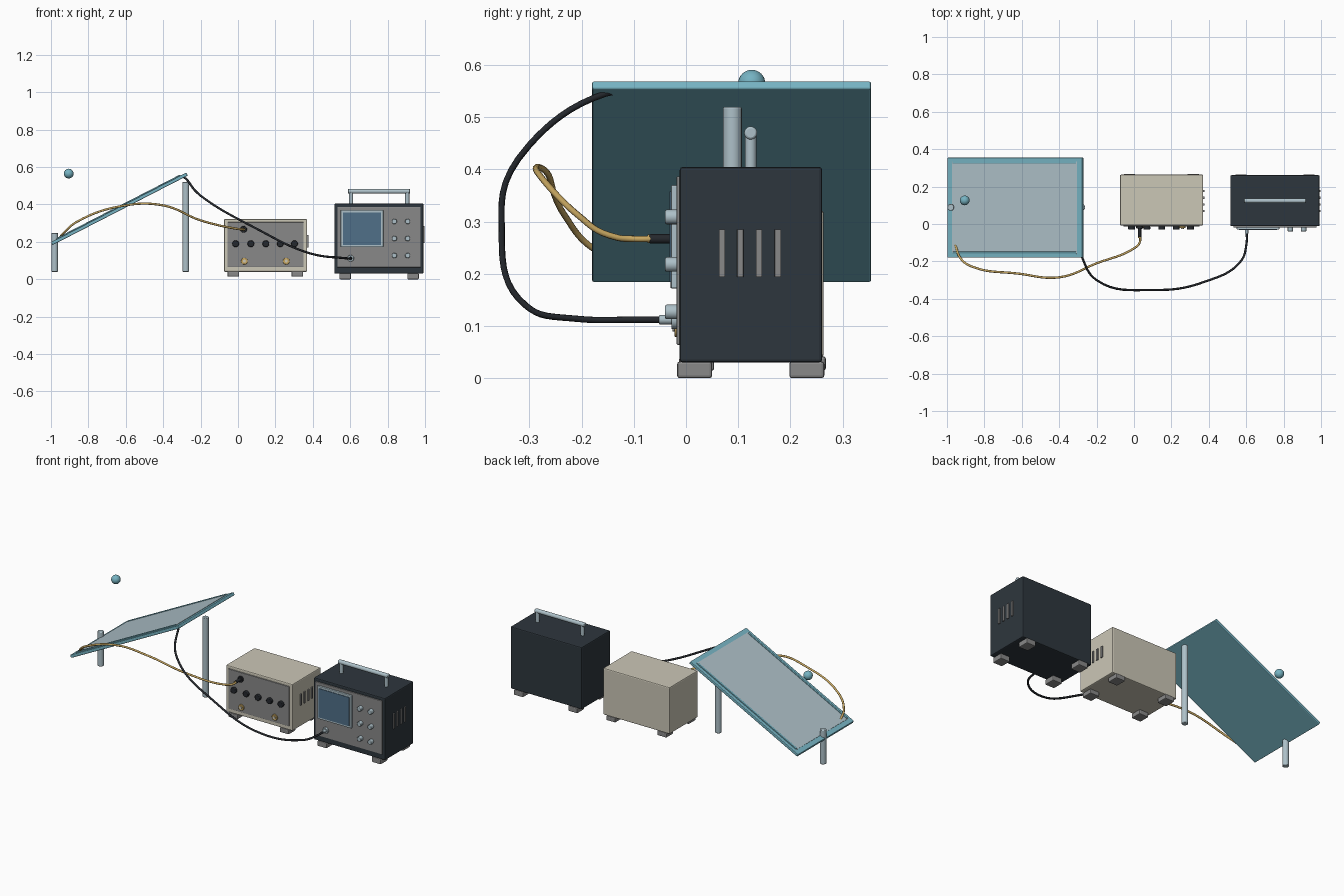
import bpy
import math
from mathutils import Vector, Matrix

if "Cube" in bpy.data.objects:
    bpy.data.objects.remove(bpy.data.objects["Cube"])


def mat(name, r, g, b):
    m = bpy.data.materials.new(name)
    m.diffuse_color = (r, g, b, 1)
    m.use_nodes = True
    m.node_tree.nodes["Principled BSDF"].inputs["Base Color"].default_value = m.diffuse_color
    return m


TEAL = mat("teal", 0.18, 0.45, 0.54)
PALE = mat("pale_blue_grey", 0.42, 0.53, 0.58)
DARK = mat("dark_slate", 0.027, 0.037, 0.047)
BEIGE = mat("beige", 0.60, 0.57, 0.47)
GREY = mat("grey", 0.25, 0.25, 0.25)
BLUE = mat("screen_blue", 0.08, 0.16, 0.25)
BRASS = mat("brass", 0.58, 0.39, 0.12)
BLACK = mat("black", 0.018, 0.021, 0.026)


def finish(ob, name, m, bevel=0.0):
    ob.name = name
    ob.data.materials.append(m)
    if bevel:
        b = ob.modifiers.new("bevel", 'BEVEL')
        b.width, b.segments = bevel, 2
    return ob


def box(name, lo, hi, m, bevel=0.0):
    """Box between two opposite corners."""
    lo, hi = Vector(lo), Vector(hi)
    bpy.ops.mesh.primitive_cube_add(size=1)
    ob = bpy.context.object
    ob.data.transform(Matrix.Translation((lo + hi) / 2) @ Matrix.Diagonal((*(hi - lo), 1)))
    return finish(ob, name, m, bevel)


def rod(name, a, b, r, m, bevel=0.0, sides=20):
    """Round bar between two points."""
    a, b = Vector(a), Vector(b)
    bpy.ops.mesh.primitive_cylinder_add(vertices=sides, radius=r, depth=(b - a).length)
    ob = bpy.context.object
    q = (b - a).to_track_quat('Z', 'Y').to_matrix().to_4x4()
    ob.data.transform(Matrix.Translation((a + b) / 2) @ q)
    bpy.ops.object.shade_smooth_by_angle(angle=math.radians(35))
    return finish(ob, name, m, bevel)


def cable(name, pts, r, m):
    cu = bpy.data.curves.new(name, 'CURVE')
    cu.dimensions = '3D'
    cu.bevel_depth, cu.bevel_resolution = r, 3
    cu.resolution_u, cu.use_fill_caps = 8, True
    sp = cu.splines.new('BEZIER')
    sp.bezier_points.add(len(pts) - 1)
    for bp, p in zip(sp.bezier_points, pts):
        bp.co = p
        bp.handle_left_type = bp.handle_right_type = 'AUTO'
    ob = bpy.data.objects.new(name, cu)
    bpy.context.collection.objects.link(ob)
    return finish(ob, name, m)


# Tilted track: frame slab, inlaid surface and side rails
L, W, T = 0.812, 0.535, 0.018
tilt = Matrix.Translation((-0.634, 0.0875, 0.3765)) @ Matrix.Rotation(-math.radians(27.2), 4, 'Y')
track = [
    box("track_frame", (-L/2, -W/2, -T/2), (L/2, W/2, T/2), TEAL, 0.004),
    box("track_surface", (-L/2 + 0.03, -W/2 + 0.022, 0), (L/2 - 0.03, W/2 - 0.022, T/2 + 0.002), PALE),
]
for s in (-1, 1):
    y = s * (W/2 - 0.026)
    track.append(box("track_rail", (-L/2 + 0.035, y - 0.006, 0), (L/2 - 0.035, y + 0.006, T/2 + 0.006), TEAL, 0.002))
for ob in track:
    ob.matrix_world = tilt

# Support posts
rod("short_post", (-0.98, 0.089, 0.04), (-0.98, 0.089, 0.247), 0.018, PALE, 0.003)
rod("tall_post", (-0.279, 0.089, 0.04), (-0.279, 0.089, 0.52), 0.018, PALE, 0.003)

# Ball above the track
bpy.ops.mesh.primitive_uv_sphere_add(segments=28, ring_count=16, radius=0.026, location=(-0.905, 0.126, 0.565))
bpy.ops.object.shade_smooth()
finish(bpy.context.object, "ball", TEAL)


def case(prefix, x0, x1, y0, y1, z0, z1, m, foot_x, foot_h, slot_m):
    """Instrument body with four feet and side vents."""
    box(prefix + "_body", (x0, y0, z0), (x1, y1, z1), m, 0.006)
    for fx in foot_x:
        for fy in (y0 - 0.005, y1 - 0.063):
            box(prefix + "_foot", (fx - 0.031, fy, z0 - foot_h), (fx + 0.031, fy + 0.067, z0 + 0.002), GREY, 0.005)
    zm = (z0 + z1) / 2 + 0.022
    h = (z1 - z0) * 0.122
    for vy in (0.069, 0.104, 0.140, 0.176):
        box(prefix + "_vent", (x1 - 0.003, vy - 0.006, zm - h), (x1 + 0.006, vy + 0.006, zm + h), slot_m, 0.001)


# Beige supply unit
case("supply", -0.075, 0.37, -0.008, 0.264, 0.04, 0.322, BEIGE, (-0.025, 0.317), 0.026, GREY)
box("supply_front_panel", (-0.056, -0.014, 0.065), (0.351, 0, 0.305), GREY, 0.002)
for x in (-0.013, 0.069, 0.149, 0.226, 0.302):
    rod("supply_knob", (x, -0.012, 0.19), (x, -0.03, 0.19), 0.018, BLACK, 0.003)
for x in (0.034, 0.258):
    rod("supply_socket", (x, -0.012, 0.097), (x, -0.022, 0.097), 0.018, BRASS, 0.002)
    rod("supply_socket_core", (x, -0.02, 0.097), (x, -0.026, 0.097), 0.008, BEIGE)
rod("supply_jack", (0.03, -0.012, 0.267), (0.03, -0.024, 0.267), 0.018, BLACK, 0.002)

# Dark display unit
case("display", 0.515, 0.992, -0.012, 0.261, 0.03, 0.405, DARK, (0.573, 0.936), 0.03, GREY)
box("display_front_panel", (0.531, -0.018, 0.064), (0.976, 0, 0.387), GREY, 0.002)
box("screen_bezel", (0.549, -0.029, 0.172), (0.777, -0.01, 0.37), PALE, 0.003)
box("screen", (0.561, -0.032, 0.184), (0.765, -0.02, 0.358), BLUE)
for x in (0.836, 0.907):
    for z in (0.309, 0.218, 0.127):
        rod("display_button", (x, -0.015, z), (x, -0.04, z), 0.014, PALE, 0.003)
rod("display_jack", (0.602, -0.015, 0.112), (0.602, -0.028, 0.112), 0.018, PALE, 0.002)

# Carry handle
rod("handle_bar", (0.588, 0.124, 0.47), (0.92, 0.124, 0.47), 0.0125, PALE, 0.004)
for x in (0.605, 0.905):
    rod("handle_leg", (x, 0.124, 0.40), (x, 0.124, 0.47), 0.011, PALE)

# Cables with their plugs
cable("brass_cable", [(-0.955, -0.11, 0.218), (-0.93, -0.18, 0.25), (-0.86, -0.23, 0.308),
                      (-0.62, -0.265, 0.392), (-0.4, -0.285, 0.395), (-0.2, -0.21, 0.315),
                      (0, -0.13, 0.269), (0.03, -0.1, 0.267), (0.03, -0.04, 0.267)], 0.006, BRASS)
rod("brass_cable_plug", (0.03, -0.02, 0.267), (0.03, -0.07, 0.267), 0.009, BLACK, 0.002)
rod("brass_cable_tip", (0.03, -0.07, 0.267), (0.03, -0.074, 0.267), 0.008, BRASS)
cable("dark_cable", [(-0.305, -0.11, 0.547), (-0.288, -0.155, 0.545), (-0.2, -0.3, 0.447),
                     (0.1, -0.353, 0.27), (0.38, -0.308, 0.14), (0.57, -0.2, 0.113),
                     (0.602, -0.1, 0.112), (0.602, -0.04, 0.112)], 0.006, BLACK)
rod("dark_cable_plug", (0.602, -0.02, 0.112), (0.602, -0.052, 0.112), 0.009, PALE, 0.002)
